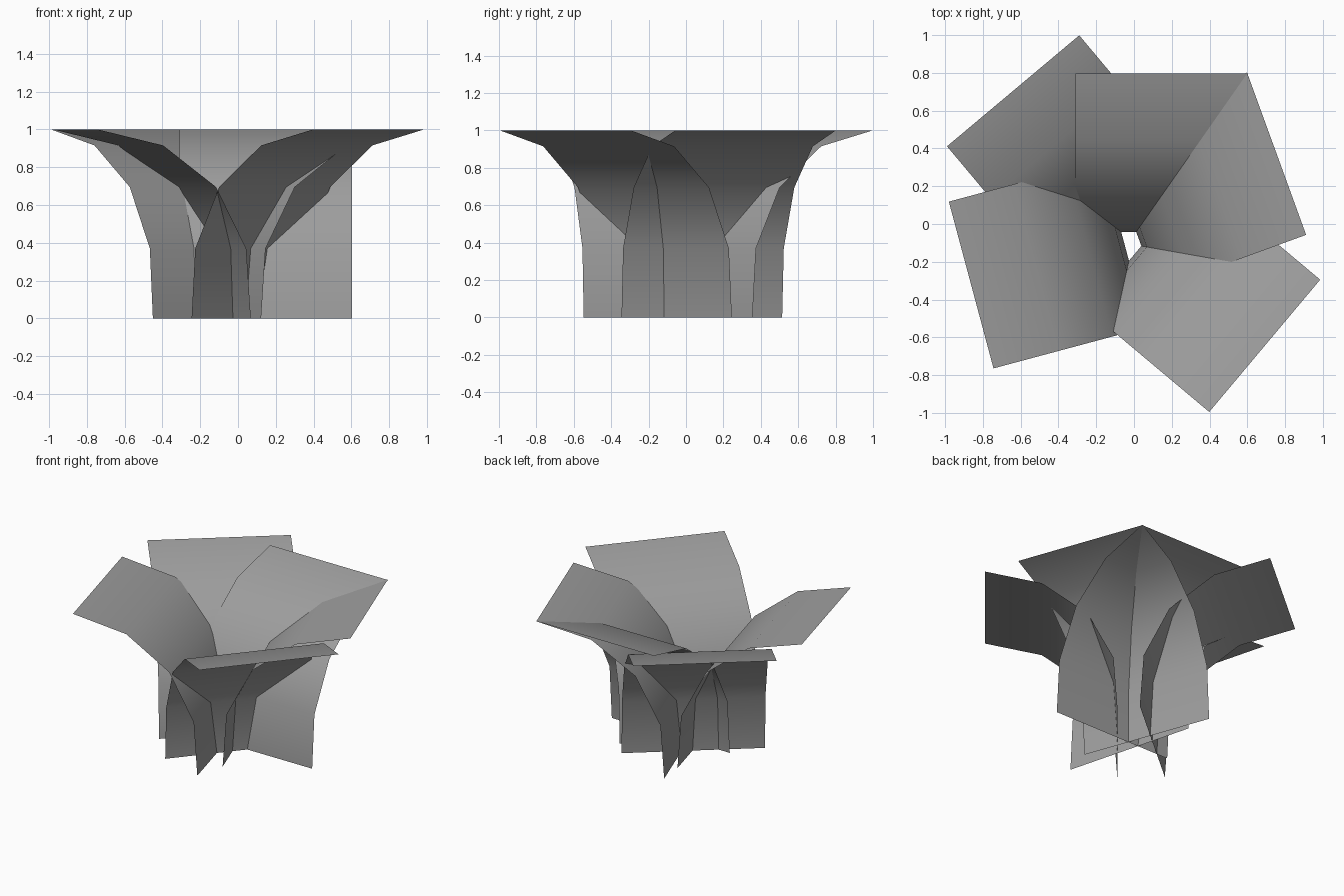
import bpy, bmesh
from math import cos, sin, radians

if "Cube" in bpy.data.objects:
    bpy.data.objects.remove(bpy.data.objects["Cube"])

# Curved petal profile: (distance outward from the foot, height)
PROFILE = [(0, 0), (0.025, 0.37), (0.19, 0.695), (0.48, 0.915), (0.84, 1.0)]
WIDTH = 0.914

# Each petal: name, middle of the top rim edge (x, y), outward direction in degrees
PETALS = [
    ("back_petal", 0.147, 0.798, 90),
    ("right_petal", 0.755, 0.372, 20),
    ("front_right_petal", 0.692, -0.645, -40),
    ("front_left_petal", -0.862, -0.323, 195),
    ("back_left_petal", -0.64, 0.705, 130),
]

# Dark grey surface
grey = bpy.data.materials.new("dark_grey")
grey.diffuse_color = (0.34, 0.34, 0.34, 1)
grey.use_nodes = True
grey.node_tree.nodes["Principled BSDF"].inputs["Base Color"].default_value = grey.diffuse_color


def make_petal(name, rim_x, rim_y, angle):
    """Sweep the profile sideways into one thin curved sheet."""
    ox, oy = cos(radians(angle)), sin(radians(angle))
    reach = PROFILE[-1][0]
    bm = bmesh.new()
    rows = []
    for d, z in PROFILE:
        x, y = rim_x + ox * (d - reach), rim_y + oy * (d - reach)
        rows.append([bm.verts.new((x - oy * s, y + ox * s, z))
                     for s in (-WIDTH / 2, WIDTH / 2)])
    for a, b in zip(rows, rows[1:]):
        face = bm.faces.new((a[0], a[1], b[1], b[0]))
        face.smooth = True
    mesh = bpy.data.meshes.new(name)
    bm.to_mesh(mesh)
    bm.free()
    mesh.materials.append(grey)
    obj = bpy.data.objects.new(name, mesh)
    bpy.context.collection.objects.link(obj)


# Five overlapping petals around the open centre
for petal in PETALS:
    make_petal(*petal)
